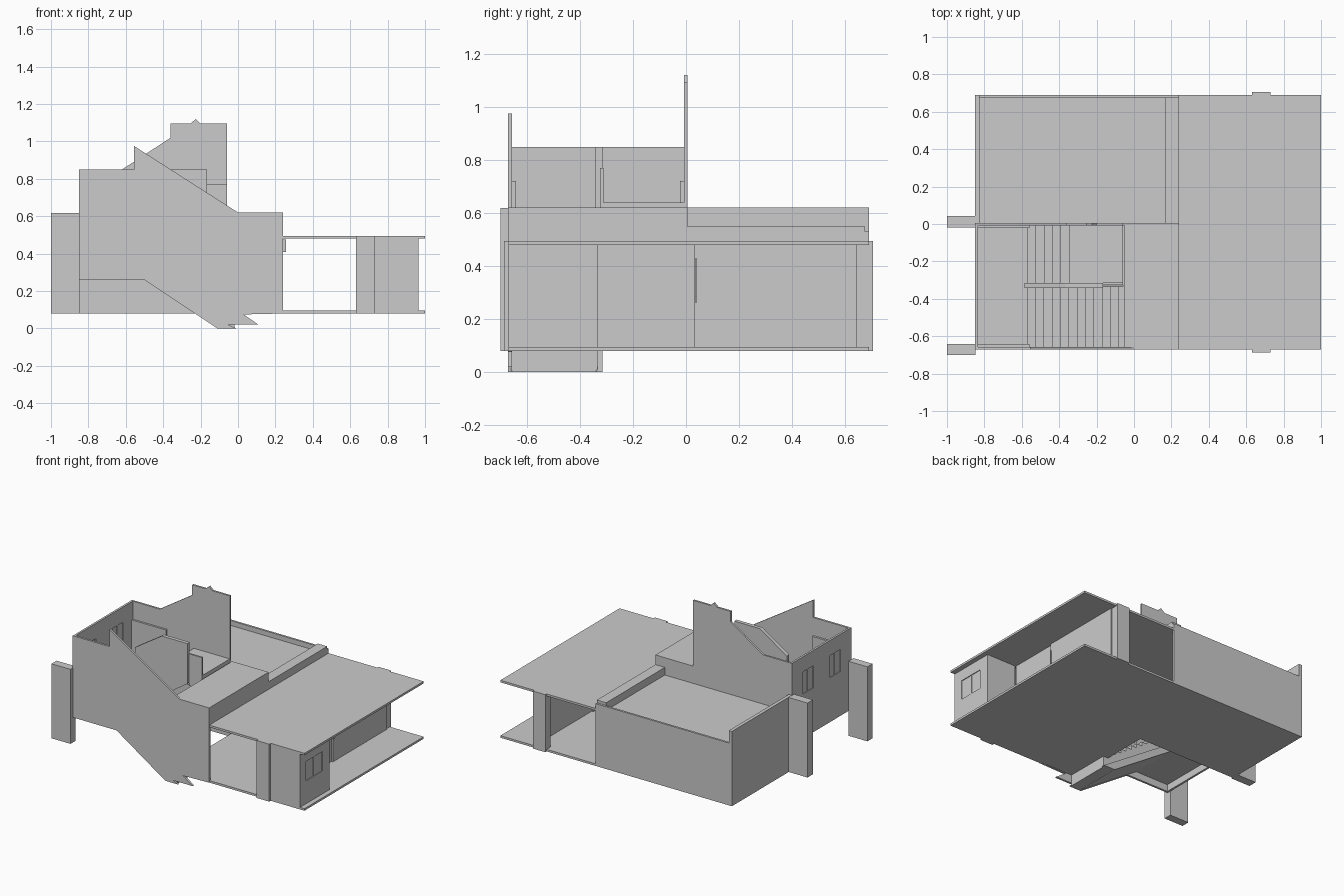
import bpy, bmesh

if "Cube" in bpy.data.objects:
    bpy.data.objects.remove(bpy.data.objects["Cube"])


def finish(name, bm):
    bmesh.ops.recalc_face_normals(bm, faces=bm.faces)
    me = bpy.data.meshes.new(name)
    bm.to_mesh(me)
    bm.free()
    ob = bpy.data.objects.new(name, me)
    bpy.context.collection.objects.link(ob)
    return ob


def profile(name, pts, y0, y1):
    """Extrude an x-z outline from y0 to y1."""
    bm = bmesh.new()
    f = bm.faces.new([bm.verts.new((x, y0, z)) for x, z in pts])
    ext = bmesh.ops.extrude_face_region(bm, geom=[f])
    vs = [v for v in ext["geom"] if isinstance(v, bmesh.types.BMVert)]
    bmesh.ops.translate(bm, verts=vs, vec=(0, y1 - y0, 0))
    return finish(name, bm)


def box(name, x0, x1, y0, y1, z0, z1):
    return profile(name, [(x0, z0), (x1, z0), (x1, z1), (x0, z1)], y0, y1)


def side_wall(name, x0, x1, y0, y1, z0, z1, windows):
    """Wall facing x with recessed windows (ya, yb, za, zb), sorted along y."""
    y = y0
    xm = (x0 + x1) / 2
    for i, (a, b, c, d) in enumerate(windows):
        box(f"{name}_pier_{i}", x0, x1, y, a, z0, z1)
        box(f"{name}_sill_{i}", x0, x1, a, b, z0, c)
        box(f"{name}_lintel_{i}", x0, x1, a, b, d, z1)
        box(f"{name}_pane_{i}", xm - .002, xm + .002, a, b, c, d)
        m = (a + b) / 2
        box(f"{name}_mullion_{i}", x0 + .003, x1 - .003, m - .005, m + .005, c, d)
        y = b
    box(f"{name}_pier_end", x0, x1, y, y1, z0, z1)


# Floor slab, notched around the stairwell
box("floor_back", -.85, 1, 0, .69, .08, .095)
box("floor_front", -.06, 1, -.67, 0, .08, .095)

# Flat roof of the wing and roof terrace
box("wing_roof", .24, 1, -.67, .69, .48, .495)
box("terrace", -.85, .24, 0, .69, .48, .495)
box("roof_beam", .165, .24, -.66, .675, .48, .55)
box("deck_edge", .225, .24, -.66, 0, .48, .62)
box("upper_deck", -.05, .24, -.66, 0, .605, .62)

# Outer walls
box("back_wall", -.85, .24, .675, .69, .08, .53)
box("left_back_wall", -.85, -.825, .0, .69, .08, .62)
side_wall("stair_left_wall", -.85, -.835, -.67, 0, .26, .85,
          [(-.55, -.43, .58, .74), (-.24, -.12, .58, .74)])
profile("front_wall", [(-.85, .26), (-.5, .26), (-.11, .0), (-.01, .0), (-.05, .02),
                       (.11, .02), (.03, .075), (.24, .08), (.24, .62), (0, .62),
                       (-.555, .975), (-.555, .85), (-.85, .85)], -.672, -.657)
profile("stair_back_wall", [(-.85, .08), (-.06, .08), (-.06, 1.095), (-.2, 1.095),
                            (-.225, 1.12), (-.255, 1.095), (-.36, 1.095), (-.36, 1.02),
                            (-.62, .85), (-.85, .85)], -.008, .006)
box("deck_back_face", -.06, .24, -.008, .006, .48, .62)

# Outside columns and wing pillars
for i, (a, b) in enumerate([(-.70, -.642), (-.02, .042)]):
    box(f"column_{i}", -1, -.848, a, b, .08, .618)
box("front_pillar", .63, .73, -.687, -.64, .08, .495)
box("back_pillar", .63, .73, .645, .705, .08, .495)

# Small room in the wing and the sliding door wall
box("wing_front_wall", .73, .965, -.67, -.655, .095, .48)
side_wall("wing_right_wall", .95, .965, -.67, -.335, .095, .48, [(-.6, -.415, .26, .4)])
box("wing_inner_wall", .73, .965, -.35, -.335, .095, .48)
box("sliding_door_a", .715, .725, -.335, .04, .095, .48)
box("sliding_door_b", .727, .737, .03, .645, .095, .48)
box("door_handle", .737, .743, .035, .04, .26, .43)
box("wall_lamp", .238, .256, .03, .04, .41, .475)

# Lower flight of stairs
run, rise = .0445, .03
pts = [(-.57, .31), (-.1, 0), (-.02, 0), (-.02, .08), (-.57 + 12 * run, .095)]
for k in range(11, -1, -1):
    z = .46 - rise * (k + 1)
    pts += [(-.57 + run * (k + 1), z), (-.57 + run * k, z)]
pts += [(-.57, .46)]
profile("lower_flight", pts, -.66, -.335)
profile("lower_stringer", [(-.57, .31), (-.1, 0), (-.01, 0), (-.56, .36)], -.34, -.315)

# Landing with linings along both walls
box("landing", -.84, -.57, -.66, -.008, .31, .46)
box("landing_lining_front", -.84, -.56, -.657, -.642, .46, .72)
box("landing_lining_back", -.84, -.56, -.022, -.008, .46, .72)

# Upper flight with its platform
pts = [(-.06, .54), (-.06, .64), (-.57 + 5 * run, .64)]
for k in range(4, -1, -1):
    z = .46 + rise * (k + 1)
    pts += [(-.57 + run * (k + 1), z), (-.57 + run * k, z)]
pts += [(-.57, .31), (-.26, .54)]
profile("upper_flight", pts, -.315, -.008)

# Balustrade between the flights
profile("middle_balustrade", [(-.585, .31), (-.5, .33), (-.165, .56), (-.165, .85),
                              (-.37, .85), (-.585, .71)], -.342, -.315)
box("platform_parapet", -.165, -.06, -.325, -.312, .54, .77)
